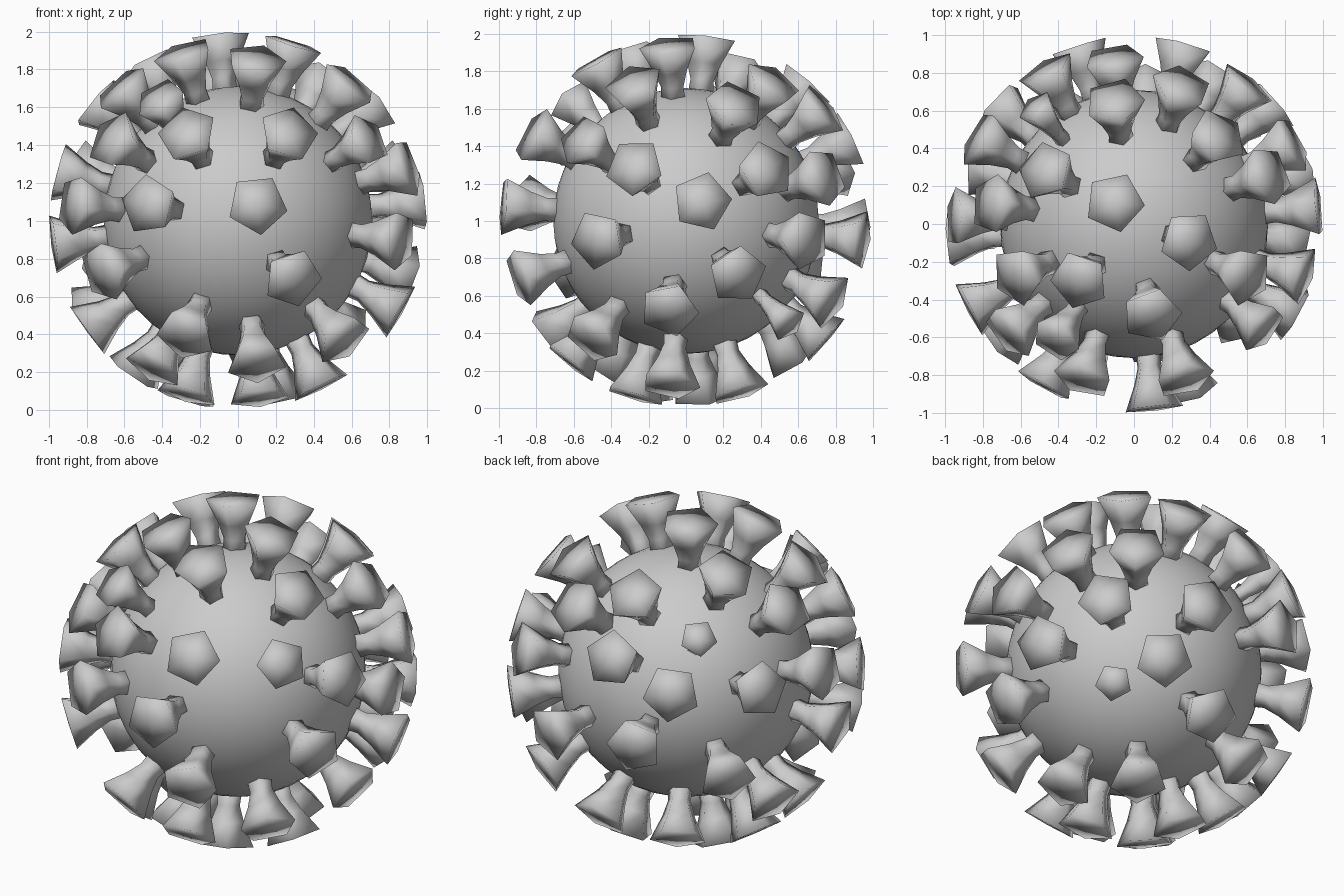
import bpy
import bmesh
from math import radians, cos, sin, pi
from mathutils import Vector

CENTRE = Vector((0, 0, 1.0))
BODY_RADIUS = 0.71
SIDES = 5

# Spike profile: distance from the body centre, spike radius
PROFILE = [(0.66, 0.073), (0.76, 0.066), (0.85, 0.096), (0.985, 0.162)]
CAP_PEAK = 0.99

# Spike directions as (longitude, latitude) in degrees
UPPER_SPIKES = [
    (132, 81), (-17, 72), (149, 56), (172, 39), (99, 48), (71, 38),
    (46, 49), (20, 39), (-25, 48), (-79, 60), (-134, 65), (-156, 46),
]
MIDDLE_SPIKES = [
    (-84, 5), (-119, 5), (-108, 28), (-72, 28), (-139, 26),
    (-153, 5), (178, 15), (-175, -7), (5, 6), (-17, 17), (27, 16),
    (51, 14), (-29, -6), (41, -6), (74, -6), (97, 26), (120, 17),
    (151, 16), (108, -2), (139, -14), (-72, -18), (-139, -16), (17, -17),
]
LOWER_SPIKES = [
    (-6, -29), (61, -26), (-111, -38), (-81, -50), (-42, -40), (-11, -63),
    (54, -69), (-68, -72), (-140, -69), (165, -73), (85, -41), (121, -48),
    (160, -30), (180, -36), (-138, -52), (168, -55),
]
# Thinner spikes with their widths
SLIM_SPIKES = {"slim_front_spike": ((-124, 41), 0.84),
               "slim_side_spike": ((-39, 26), 0.9),
               "slim_back_spike": ((130, 35), 0.65),
               "slim_lower_spike": ((42, -34), 0.65)}


def make_material(name, colour):
    material = bpy.data.materials.new(name)
    material.use_nodes = True
    material.diffuse_color = colour
    shader = material.node_tree.nodes["Principled BSDF"]
    shader.inputs["Base Color"].default_value = colour
    return material


def add_object(name, bm, material):
    """Turn a bmesh into a smooth-shaded object with one material."""
    bmesh.ops.recalc_face_normals(bm, faces=bm.faces)
    for face in bm.faces:
        face.smooth = True
    mesh = bpy.data.meshes.new(name)
    bm.to_mesh(mesh)
    bm.free()
    mesh.materials.append(material)
    obj = bpy.data.objects.new(name, mesh)
    obj.location = CENTRE
    bpy.context.collection.objects.link(obj)


def direction(longitude, latitude):
    lon, lat = radians(longitude), radians(latitude)
    return Vector((cos(lat) * cos(lon), cos(lat) * sin(lon), sin(lat)))


def add_spike(bm, longitude, latitude, width):
    """Flared five-sided stalk pointing away from the body centre."""
    turn = direction(longitude, latitude).to_track_quat("Z", "Y").to_matrix()
    rings = []
    for distance, radius in PROFILE:
        ring = []
        for i in range(SIDES):
            angle = 2 * pi * i / SIDES + radians(longitude)
            point = Vector((cos(angle), sin(angle), 0)) * radius * width
            point.z = distance
            ring.append(bm.verts.new(turn @ point))
        rings.append(ring)
    for low, high in zip(rings, rings[1:]):
        for i in range(SIDES):
            j = (i + 1) % SIDES
            bm.faces.new((low[i], low[j], high[j], high[i]))
    # Fan cap at the outer end, plain face at the buried end
    peak = bm.verts.new(turn @ Vector((0, 0, CAP_PEAK)))
    outer = rings[-1]
    for i in range(SIDES):
        bm.faces.new((outer[i], outer[(i + 1) % SIDES], peak))
    bm.faces.new(list(reversed(rings[0])))


def build_spikes(name, angles, material, width=1.0):
    bm = bmesh.new()
    for longitude, latitude in angles:
        add_spike(bm, longitude, latitude, width)
    add_object(name, bm, material)


default_cube = bpy.data.objects.get("Cube")
if default_cube:
    bpy.data.objects.remove(default_cube, do_unlink=True)

grey = make_material("plain_grey", (0.6, 0.6, 0.6, 1))

# Round body
body = bmesh.new()
bmesh.ops.create_icosphere(body, subdivisions=4, radius=BODY_RADIUS)
add_object("round_body", body, grey)

# Spikes in bands
build_spikes("upper_spikes", UPPER_SPIKES, grey)
build_spikes("middle_spikes", MIDDLE_SPIKES, grey)
build_spikes("lower_spikes", LOWER_SPIKES, grey)
for name, (angles, width) in SLIM_SPIKES.items():
    build_spikes(name, [angles], grey, width)
